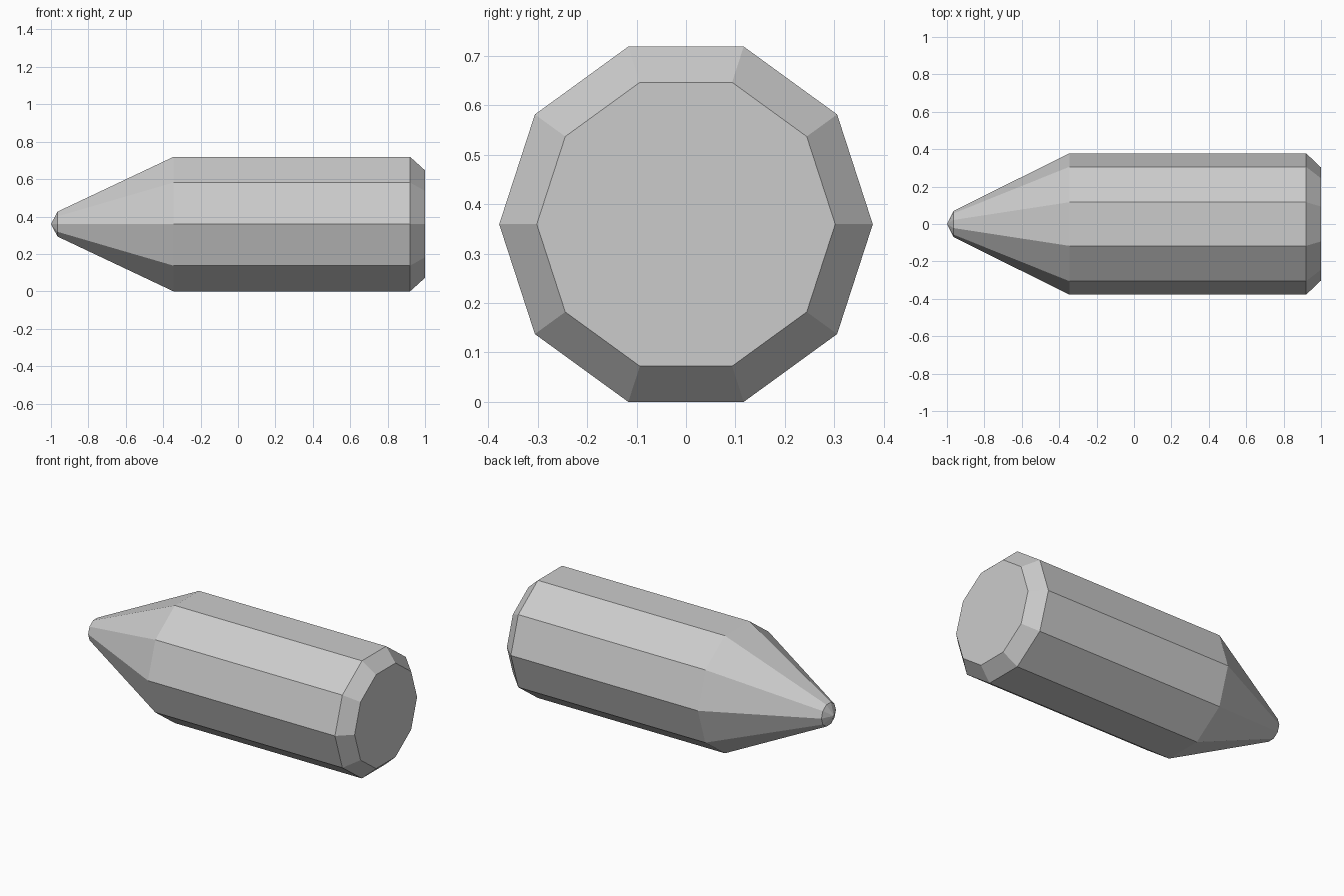
import bpy, bmesh, math

cube = bpy.data.objects.get("Cube")
if cube:
    bpy.data.objects.remove(cube, do_unlink=True)

# Plain grey material
grey = bpy.data.materials.new("plain grey")
grey.use_nodes = True
color = (0.6, 0.6, 0.6, 1)
grey.diffuse_color = color
grey.node_tree.nodes["Principled BSDF"].inputs["Base Color"].default_value = color

SIDES = 10
RADIUS = 0.378
AXIS_Z = RADIUS * math.sin(math.radians(72))  # rests on a flat side

# Rings along x: shoulder of the tip, start of the barrel, end of the barrel, flat end
RINGS = [(-0.965, 0.07), (-0.345, RADIUS), (0.92, RADIUS), (1.0, 0.302)]


def ring(bm, x, r):
    angles = [math.tau * i / SIDES for i in range(SIDES)]
    return [bm.verts.new((x, r * math.cos(a), AXIS_Z + r * math.sin(a))) for a in angles]


# Ten-sided barrel with a long tapered nose and a chamfered flat end
bm = bmesh.new()
rings = [ring(bm, x, r) for x, r in RINGS]
for a, b in zip(rings, rings[1:]):
    for i in range(SIDES):
        j = (i + 1) % SIDES
        bm.faces.new((a[i], a[j], b[j], b[i]))
bm.faces.new(rings[-1])

# Blunt point
tip = bm.verts.new((-1, 0, AXIS_Z))
for i in range(SIDES):
    bm.faces.new((tip, rings[0][i], rings[0][(i + 1) % SIDES]))

bmesh.ops.recalc_face_normals(bm, faces=bm.faces)
mesh = bpy.data.meshes.new("pointed_barrel")
bm.to_mesh(mesh)
bm.free()
mesh.materials.append(grey)
barrel = bpy.data.objects.new("pointed_barrel", mesh)
bpy.context.collection.objects.link(barrel)
